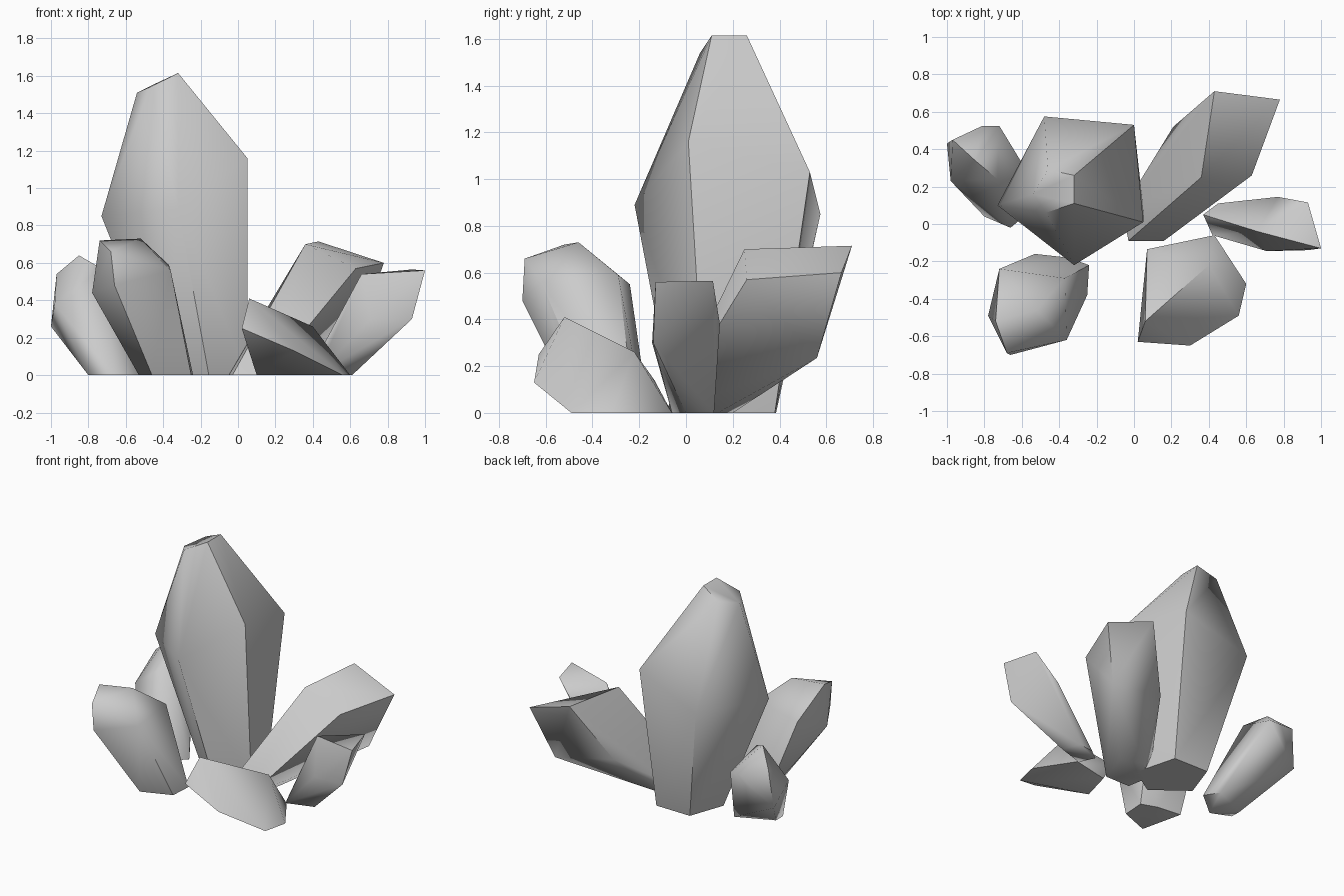
import bpy, bmesh, math

if "Cube" in bpy.data.objects:
    bpy.data.objects.remove(bpy.data.objects["Cube"])


def crystal(name, base, crown):
    """Faceted crystal: flat foot polygon on the ground skinned to its shoulder and tip corners."""
    bm = bmesh.new()
    for x, y in base:
        bm.verts.new((x, y, 0))
    for p in crown:
        bm.verts.new(p)
    bmesh.ops.convex_hull(bm, input=bm.verts[:])
    loose = [v for v in bm.verts if not v.link_faces]
    bmesh.ops.delete(bm, geom=loose, context='VERTS')
    # merge nearly coplanar triangles into clean facets
    bmesh.ops.dissolve_limit(bm, angle_limit=math.radians(2),
                             verts=bm.verts[:], edges=bm.edges[:])
    bmesh.ops.recalc_face_normals(bm, faces=bm.faces[:])
    mesh = bpy.data.meshes.new(name)
    bm.to_mesh(mesh)
    bm.free()
    ob = bpy.data.objects.new(name, mesh)
    bpy.context.collection.objects.link(ob)
    bpy.ops.object.select_all(action='DESELECT')
    ob.select_set(True)
    bpy.context.view_layer.objects.active = ob
    bpy.ops.object.shade_smooth_by_angle(angle=math.radians(60))
    return ob


# tall central crystal: five shoulder corners, five tip corners
crystal("main_crystal",
        [(-.156, -.05), (.05, .08), (-.03, .38), (-.30, .385), (-.39, .13)],
        [(-.32, -.22, .89), (.05, .01, 1.16), (0, .53, 1.03), (-.48, .575, .85), (-.73, .10, .85),
         (-.47, .06, 1.54), (-.32, .11, 1.615), (-.32, .26, 1.615), (-.46, .29, 1.55), (-.54, .16, 1.51)])

# leaning crystal at the back right
crystal("back_right_crystal",
        [(-.03, -.09), (.16, -.09), (.235, .135), (.09, .20), (-.06, .08)],
        [(.36, .25, .70), (.63, .26, .57), (.65, .56, .235), (.21, .52, .32),
         (.43, .71, .715), (.78, .665, .60)])

# low crystal at the front right
crystal("front_right_crystal",
        [(.43, -.06), (.60, -.32), (.56, -.49), (.10, -.34), (.16, -.12)],
        [(.40, -.22, .26), (.30, -.65, .13), (.02, -.63, .25),
         (.06, -.52, .41), (.07, -.135, .14)])

# small crystal leaning to the right
crystal("right_crystal",
        [(.37, .05), (.42, -.06), (.61, 0), (.56, .12), (.45, .11)],
        [(.71, -.145, .30), (.93, -.14, .30), (.77, .145, .38),
         (.66, -.04, .54), (1.0, -.13, .56), (.93, .115, .565)])

# stout crystal at the front left
crystal("front_left_crystal",
        [(-.25, -.38), (-.46, -.46), (-.53, -.16), (-.35, -.18), (-.24, -.22)],
        [(-.78, -.49, .44), (-.66, -.70, .48), (-.36, -.62, .56), (-.37, -.29, .59),
         (-.72, -.24, .55), (-.74, -.52, .72), (-.68, -.69, .66), (-.52, -.46, .73)])

# small crystal at the back left
crystal("back_left_crystal",
        [(-.80, .12), (-.545, .23), (-.48, .13), (-.66, -.02), (-.80, .04)],
        [(-1.0, .43, .26), (-.98, .23, .38), (-.72, .525, .48), (-.81, .525, .48),
         (-.97, .45, .54), (-.85, .34, .64), (-.73, .24, .57)])
